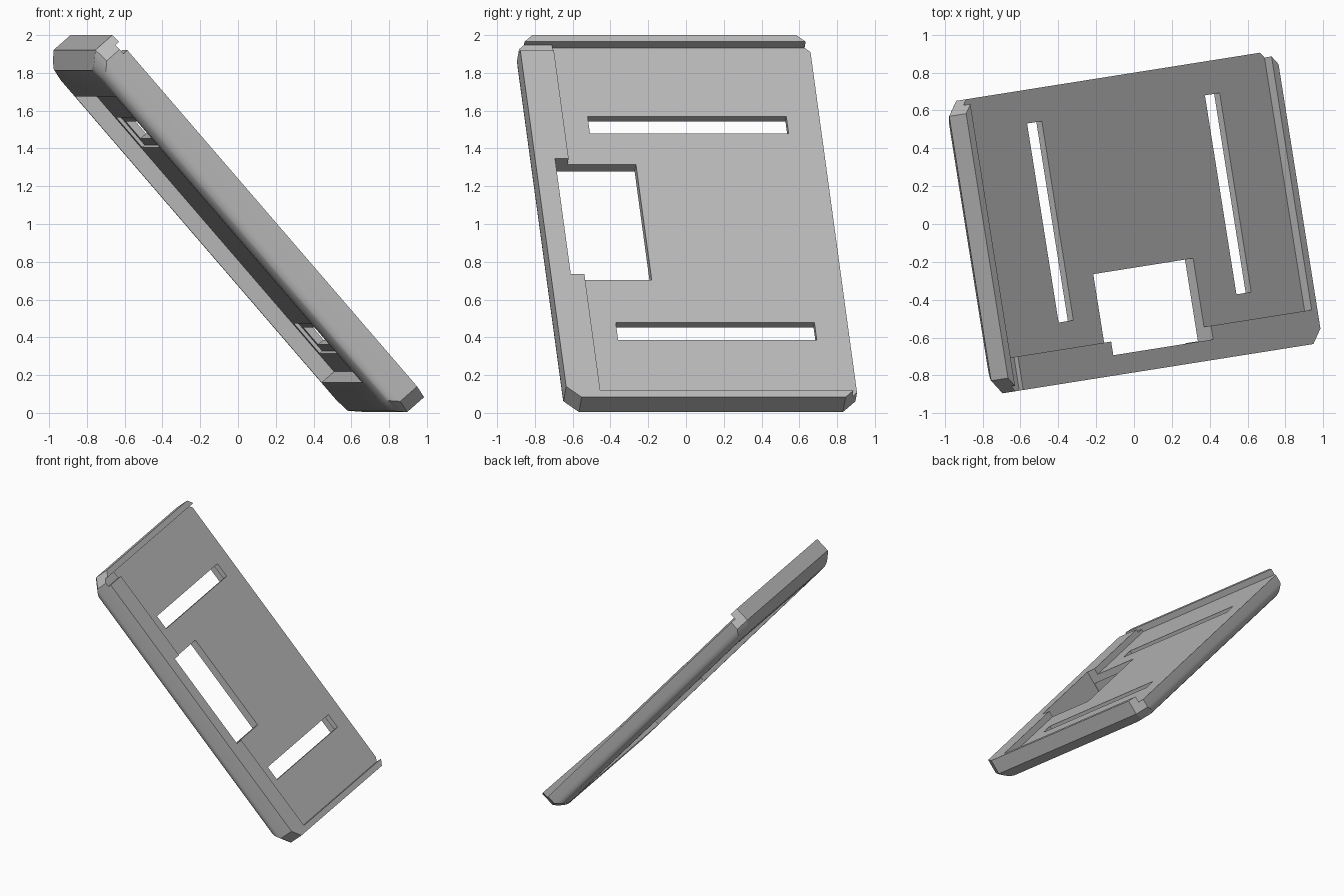
import bpy, bmesh, math
from mathutils import Matrix, Vector

if "Cube" in bpy.data.objects:
    bpy.data.objects.remove(bpy.data.objects["Cube"])

# Tilted frame: U runs down the slope, V runs across, N is the plate normal
TURN, TILT = math.radians(9.0), math.radians(48.9)
c, s = math.cos(TILT), math.sin(TILT)
u = Vector((c * math.cos(TURN), c * math.sin(TURN), -s))
v = Vector((-math.sin(TURN), math.cos(TURN), 0))
n = u.cross(v)
FRAME = Matrix((u, v, n)).transposed().to_4x4()

U0, U1, V0, V1 = -2.023, 0.52, -0.775, 0.79   # outer outline
BASE, UNDER, FLOOR, RIM = 0.527, 0.615, 0.673, 0.723   # levels along N
R, CORNER, LIP = 0.076, 0.075, 0.046

grey = bpy.data.materials.new("plain grey")
grey.diffuse_color = (0.5, 0.5, 0.5, 1)
grey.use_nodes = True
grey.node_tree.nodes["Principled BSDF"].inputs["Base Color"].default_value = grey.diffuse_color


def make(name, bm):
    bmesh.ops.recalc_face_normals(bm, faces=bm.faces)
    me = bpy.data.meshes.new(name)
    bm.to_mesh(me)
    bm.free()
    ob = bpy.data.objects.new(name, me)
    ob.matrix_world = FRAME
    bpy.context.collection.objects.link(ob)
    me.materials.append(grey)
    return ob


def outline(bm, du, dv, level):
    """Rectangle with cut corners, inset by du and dv."""
    a, b, d, e = U0 + du, U1 - du, V0 + dv, V1 - dv
    k = CORNER
    pts = [(a + k, d), (b - k, d), (b, d + k), (b, e - k),
           (b - k, e), (a + k, e), (a, e - k), (a, d + k)]
    return [bm.verts.new((x, y, level)) for x, y in pts]


# Solid tray: straight chamfer on the short ends, rounded long edges
bm = bmesh.new()
rings = []
for i in range(7):
    t = i / 6 * math.pi / 2
    k = 1 - math.cos(t)
    rings.append(outline(bm, R * (1 - k), R * (1 - math.sin(t)), BASE + R * k))
rings.append(outline(bm, 0, 0, RIM))
for lo, hi in zip(rings, rings[1:]):
    for i in range(8):
        j = (i + 1) % 8
        bm.faces.new((lo[i], lo[j], hi[j], hi[i]))
bm.faces.new(rings[0])
bm.faces.new(rings[-1])
tray = make("sloped_tray", bm)


def cut(u0, u1, v0, v1, n0, n1):
    bm = bmesh.new()
    bmesh.ops.create_cube(bm, size=1)
    for p in bm.verts:
        p.co = ((u0 + u1) / 2 + p.co.x * (u1 - u0),
                (v0 + v1) / 2 + p.co.y * (v1 - v0),
                (n0 + n1) / 2 + p.co.z * (n1 - n0))
    box = make("cutter", bm)
    box.hide_render = True
    mod = tray.modifiers.new("cut", 'BOOLEAN')
    mod.operation, mod.solver, mod.object = 'DIFFERENCE', 'EXACT', box
    bpy.context.view_layer.objects.active = tray
    bpy.ops.object.modifier_apply(modifier=mod.name)
    bpy.data.objects.remove(box)


# Floor inside the lips, open at the back
cut(U0 + LIP, U1 - LIP, -0.595, 1, FLOOR, 1)
# Hollow underside
cut(-1.763, 0.247, -0.665, 0.70, 0.3, UNDER)
# Small gap where the front lip meets the upper lip
cut(U0 + LIP, -1.917, -1, -0.59, 0.695, 1)
# Front window through the floor and part of the front lip
cut(-1.158, -0.345, -0.668, -0.228, 0.3, 1)
# Two slots, each with a wider pocket underneath
for a in (-1.494, -0.0465):
    cut(a, a + 0.12, -0.452, 0.613, 0.3, 1)
    cut(a - 0.045, a + 0.165, -0.497, 0.658, 0.3, 0.634)

# Smooth the rounded edges only
bpy.ops.object.select_all(action='DESELECT')
tray.select_set(True)
bpy.context.view_layer.objects.active = tray
bpy.ops.object.shade_smooth_by_angle(angle=math.radians(30))
